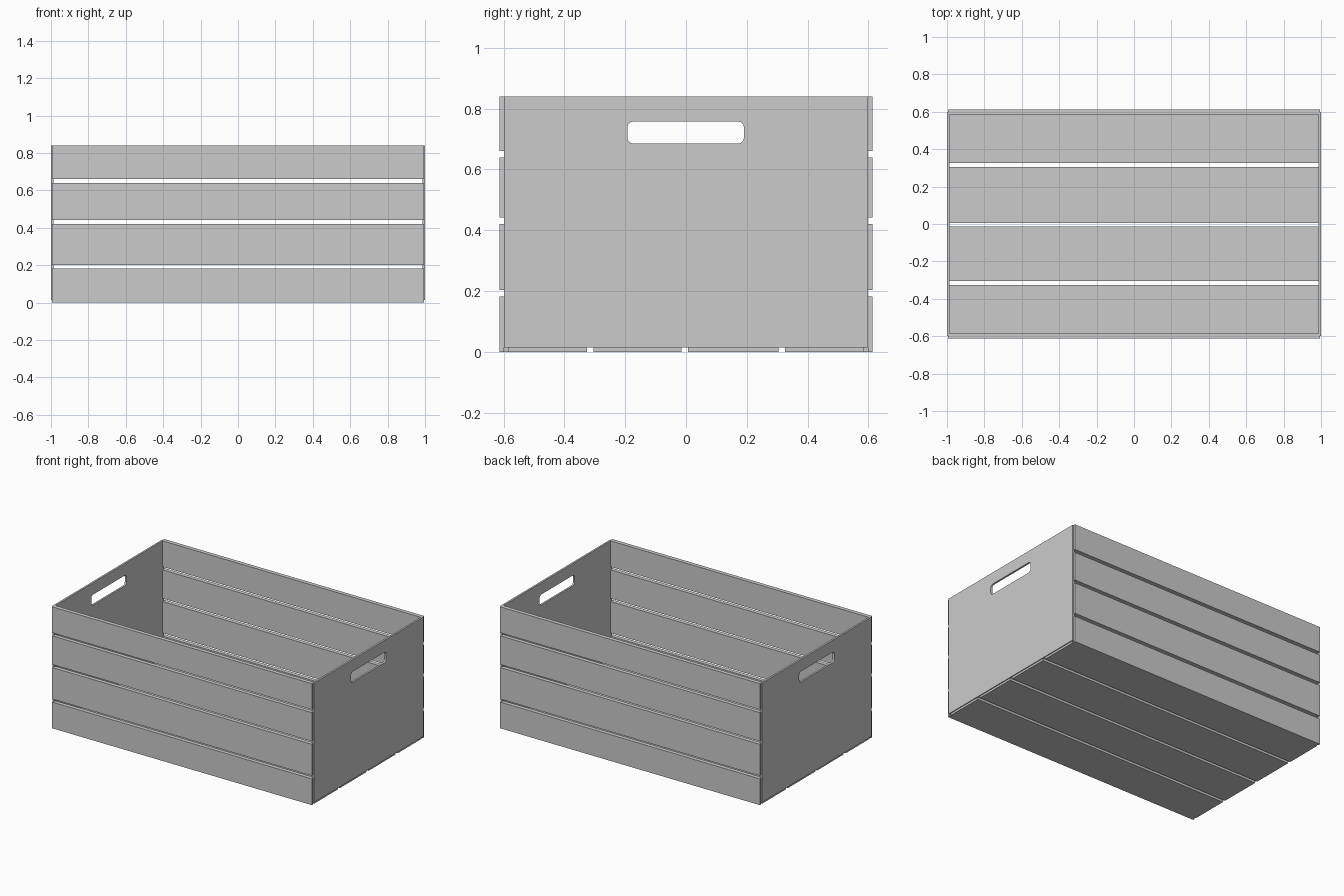
import bpy, bmesh
from math import pi, cos, sin
from mathutils import Vector

cube = bpy.data.objects.get("Cube")
if cube:
    bpy.data.objects.remove(cube, do_unlink=True)

X, Y, Z = Vector((1, 0, 0)), Vector((0, 1, 0)), Vector((0, 0, 1))
HALF_W, HALF_D, HEIGHT = 1.0, 0.613, 0.84
BOARD, LAP, PANEL = 0.028, 0.014, 0.013
GAP = 0.021

grey = bpy.data.materials.new("plain grey")
grey.use_nodes = True
colour = (0.6, 0.6, 0.6, 1)
grey.diffuse_color = colour
grey.node_tree.nodes["Principled BSDF"].inputs["Base Color"].default_value = colour


def extrude_outline(name, loops, origin, u, v, push):
    """Fill flat outlines (later loops are holes) and extrude them along push."""
    bm = bmesh.new()
    edges = []
    for loop in loops:
        verts = [bm.verts.new(origin + u * a + v * b) for a, b in loop]
        edges += [bm.edges.new((p, q)) for p, q in zip(verts, verts[1:] + verts[:1])]
    bmesh.ops.triangle_fill(bm, edges=edges, use_beauty=True)
    grown = bmesh.ops.extrude_face_region(bm, geom=bm.faces[:], use_keep_orig=True)
    moved = [g for g in grown["geom"] if isinstance(g, bmesh.types.BMVert)]
    bmesh.ops.translate(bm, verts=moved, vec=push)
    bmesh.ops.recalc_face_normals(bm, faces=bm.faces[:])
    mesh = bpy.data.meshes.new(name)
    bm.to_mesh(mesh)
    bm.free()
    mesh.materials.append(grey)
    obj = bpy.data.objects.new(name, mesh)
    bpy.context.collection.objects.link(obj)


def rounded_rect(a0, a1, b0, b1, r, steps=3):
    corners = [(a1 - r, b1 - r), (a0 + r, b1 - r), (a0 + r, b0 + r), (a1 - r, b0 + r)]
    return [(a + r * cos(t), b + r * sin(t))
            for i, (a, b) in enumerate(corners)
            for t in [(i + k / steps) * pi / 2 for k in range(steps + 1)]]


# Board section: the outer layer laps over the edge of the end panels
inner, outer = HALF_W - PANEL, HALF_W - PANEL / 2
half = [(outer, 0), (outer, LAP), (inner, LAP), (inner, BOARD)]
section = half + [(-a, b) for a, b in reversed(half)]


def spans(start, end, gaps):
    """Board extents between gap centres."""
    lows = [start] + [g + GAP / 2 for g in gaps]
    highs = [g - GAP / 2 for g in gaps] + [end]
    return list(zip(lows, highs))


# Long side boards
for side, label in ((-1, "front"), (1, "back")):
    for i, (z0, z1) in enumerate(spans(0, HEIGHT, (0.192, 0.431, 0.65))):
        extrude_outline(f"{label}_board_{i + 1}", [section],
                        Vector((0, side * HALF_D, z0)), X, -side * Y, Z * (z1 - z0))

# Floor boards, fitted between the long sides
floor_half = HALF_D - BOARD
for i, (y0, y1) in enumerate(spans(-floor_half, floor_half, (-0.315, -0.004, 0.315))):
    extrude_outline(f"floor_board_{i + 1}", [section],
                    Vector((0, y0, 0)), X, Z, Y * (y1 - y0))

# End panels with a rounded hand hole
edge = HALF_D - LAP
outline = [(-edge, LAP), (edge, LAP), (edge, HEIGHT), (-edge, HEIGHT)]
hand_hole = rounded_rect(-0.193, 0.191, 0.685, 0.758, 0.02)
for side, label in ((-1, "right"), (1, "left")):
    extrude_outline(f"{label}_end_panel", [outline, hand_hole],
                    X * side * inner, Y, Z, X * side * PANEL)
